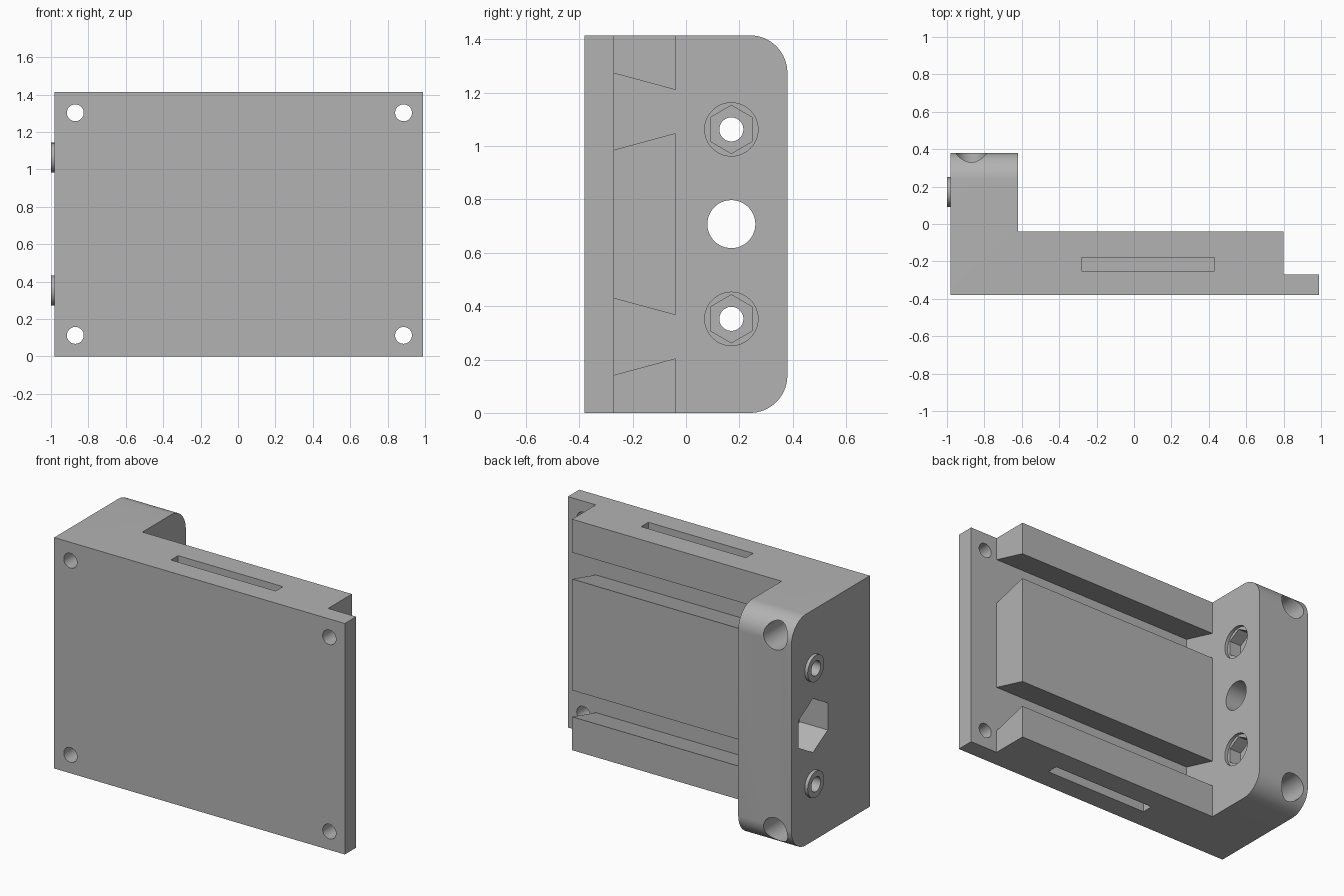
import bpy, bmesh, math
from mathutils import Matrix, Vector

cube = bpy.data.objects.get("Cube")
if cube:
    bpy.data.objects.remove(cube, do_unlink=True)

HEIGHT = 1.415
MID = HEIGHT / 2
BACK, RAIL, FLOOR, FRONT = 0.38, -0.04, -0.27, -0.38
LEFT_END, RAIL_END, BLOCK_IN, OUTER = 0.99, 0.8, -0.62, -0.98
BORE_Y = 0.17

grey = bpy.data.materials.new("mid grey")
grey.use_nodes = True
grey.diffuse_color = (0.45, 0.45, 0.45, 1)
grey.node_tree.nodes["Principled BSDF"].inputs["Base Color"].default_value = grey.diffuse_color


def prism(name, profile, x0, x1):
    """Extrude a (y, z) profile along x."""
    bm = bmesh.new()
    face = bm.faces.new([bm.verts.new((x0, y, z)) for y, z in profile])
    out = bmesh.ops.extrude_face_region(bm, geom=[face])
    bmesh.ops.translate(bm, vec=(x1 - x0, 0, 0),
                        verts=[v for v in out["geom"] if isinstance(v, bmesh.types.BMVert)])
    bmesh.ops.recalc_face_normals(bm, faces=bm.faces)
    mesh = bpy.data.meshes.new(name)
    bm.to_mesh(mesh)
    bm.free()
    obj = bpy.data.objects.new(name, mesh)
    bpy.context.collection.objects.link(obj)
    mesh.materials.append(grey)
    return obj


def box(name, x0, x1, y0, y1, z0, z1):
    return prism(name, [(y0, z0), (y1, z0), (y1, z1), (y0, z1)], x0, x1)


def arc(y, z, r, start, end, n):
    angles = [math.radians(start + (end - start) * i / n) for i in range(n + 1)]
    return [(y + r * math.cos(a), z + r * math.sin(a)) for a in angles]


def rod_x(name, y, z, r, x0, x1, sides=48):
    """Cylinder or hexagon along x, with a corner pointing up."""
    return prism(name, arc(y, z, r, 90, 450, sides)[:-1], x0, x1)


def rod_y(name, x, z, r, y0, y1):
    obj = rod_x(name, -x, z, r, y0, y1)
    obj.data.transform(Matrix.Rotation(math.pi / 2, 4, "Z"))
    return obj


def combine(target, tool, operation="DIFFERENCE"):
    tool.hide_render = True
    mod = target.modifiers.new("cut", "BOOLEAN")
    mod.operation, mod.solver, mod.object = operation, "EXACT", tool
    bpy.context.view_layer.objects.active = target
    bpy.ops.object.modifier_apply(modifier=mod.name)
    bpy.data.objects.remove(tool, do_unlink=True)


# Full-length body with rounded back edges
R = 0.14
body = prism("mounting_block",
             [(FRONT, 0)] + arc(BACK - R, R, R, -90, 0, 16)
             + arc(BACK - R, HEIGHT - R, R, 0, 90, 16) + [(FRONT, HEIGHT)],
             OUTER, LEFT_END)

# Clear the space behind the rails and step the free end down to the plate
combine(body, box("rail_space", BLOCK_IN, 1.2, RAIL, 0.6, -0.2, 1.6))
combine(body, box("end_step", RAIL_END, 1.2, FLOOR, 0.6, -0.2, 1.6))

# Two dovetail grooves, wider at the floor
for z in (MID - 0.422, MID + 0.422):
    combine(body, prism("groove", [(FLOOR, z - 0.1435), (0, z - 0.0705),
                                   (0, z + 0.0705), (FLOOR, z + 0.1435)], BLOCK_IN, 0.9))

# Narrow blind slots in the top and bottom edges
for z0, z1 in ((-0.1, 0.1), (HEIGHT - 0.1, HEIGHT + 0.1)):
    combine(body, box("edge_slot", -0.28, 0.43, -0.25, -0.18, z0, z1))

# Corner screw holes, with deep counterbores through the end block
for z in (MID - 0.595, MID + 0.595):
    for x in (-0.87, 0.885):
        combine(body, rod_y("screw_hole", x, z, 0.045, -0.5, 0.5))
    combine(body, rod_y("counterbore", -0.87, z, 0.08, FLOOR, 0.5))

# Stacking studs on the outer side, matching sockets with hex recesses inside
for z in (MID - 0.355, MID + 0.355):
    combine(body, rod_x("stud", BORE_Y, z, 0.08, -1.0, -0.95), "UNION")
    combine(body, rod_x("socket", BORE_Y, z, 0.1, BLOCK_IN - 0.02, -0.5))
    combine(body, rod_x("hex_recess", BORE_Y, z, 0.09, BLOCK_IN - 0.1, -0.5, 6))
    combine(body, rod_x("stud_bore", BORE_Y, z, 0.045, -1.1, -0.5))

# Central bore with a large hexagonal pocket on the outer side
combine(body, rod_x("centre_bore", BORE_Y, MID, 0.09, -1.1, -0.5))
combine(body, rod_x("hex_pocket", BORE_Y, MID, 0.165, -1.1, OUTER + 0.19, 6))

# Smooth the round surfaces, keep the edges sharp
bpy.ops.object.select_all(action="DESELECT")
body.select_set(True)
bpy.context.view_layer.objects.active = body
bpy.ops.object.shade_smooth_by_angle(angle=math.radians(30))
